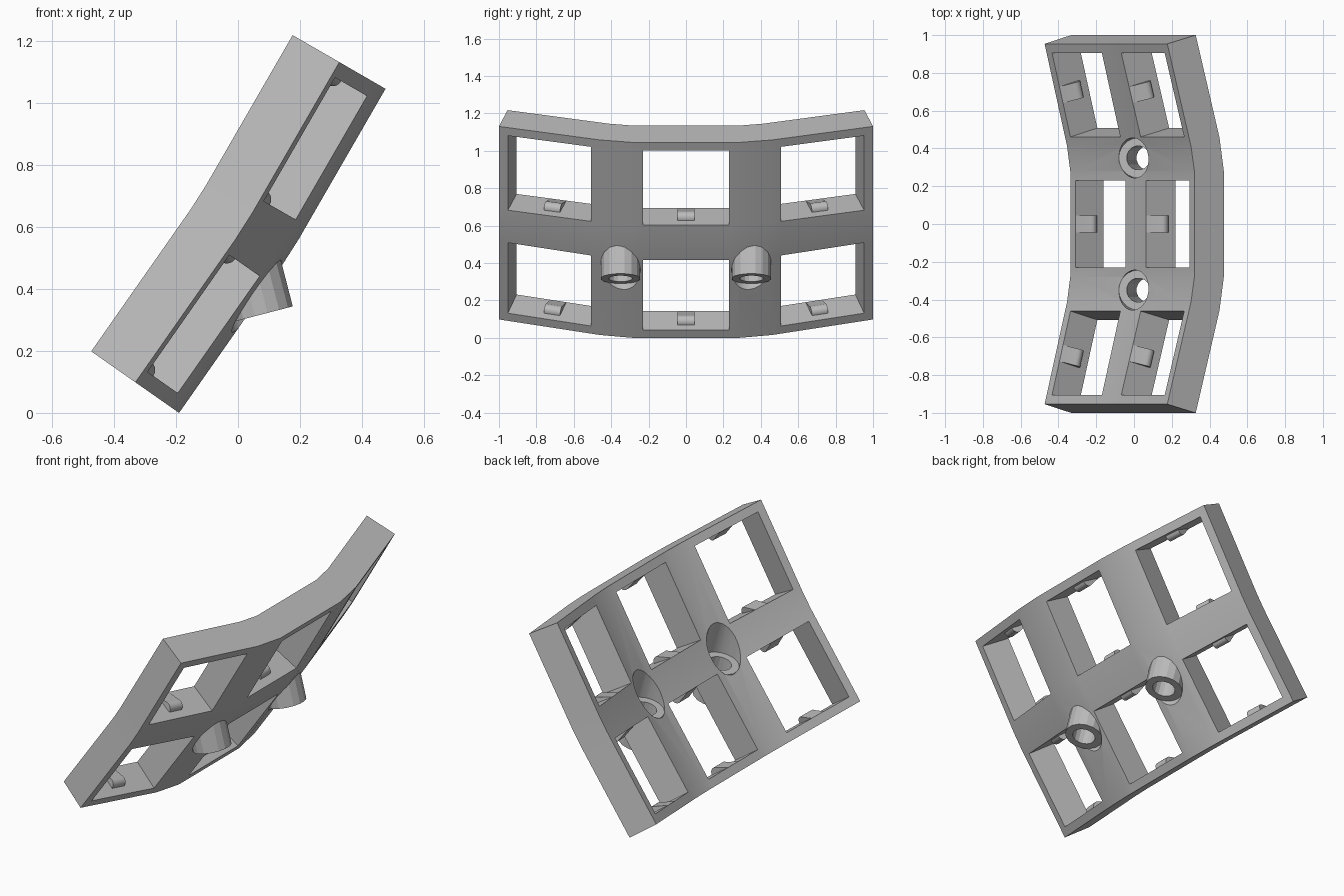
import bpy, bmesh
from math import sin, cos, pi, radians
from mathutils import Matrix, Vector

cube = bpy.data.objects.get("Cube")
if cube:
    bpy.data.objects.remove(cube)

grey = bpy.data.materials.new("mid grey")
grey.use_nodes = True
grey.diffuse_color = (0.5, 0.5, 0.5, 1)
grey.node_tree.nodes["Principled BSDF"].inputs["Base Color"].default_value = (0.5, 0.5, 0.5, 1)

HALF, HOLE, THICK = 0.28, 0.23, 0.18     # socket half size, opening half size, depth
GAP, TILT = 0.12, radians(15)


def finish(name, bm):
    bmesh.ops.recalc_face_normals(bm, faces=bm.faces)
    mesh = bpy.data.meshes.new(name)
    bm.to_mesh(mesh)
    bm.free()
    mesh.materials.append(grey)
    obj = bpy.data.objects.new(name, mesh)
    bpy.context.collection.objects.link(obj)
    return obj


def smooth(obj):
    bpy.ops.object.select_all(action='DESELECT')
    obj.select_set(True)
    bpy.context.view_layer.objects.active = obj
    bpy.ops.object.shade_smooth_by_angle(angle=radians(25))


def slope(deg):
    return Vector((cos(radians(deg)), 0, sin(radians(deg))))


# Socket frames: two rows at different pitch, three columns fanned upward
start = Vector((-0.19, 0, 0))
second = start + slope(55) * 2 * HALF + slope(57.5) * GAP
ROWS = [(start, 55), (second, 60)]


def place(col, row, u, v, w):
    origin, pitch = ROWS[row]
    along, normal = slope(pitch), slope(pitch + 90)
    a = col * TILT
    side = 0.73 * col + u * cos(a) - w * sin(a)
    rise = 0.0995 * abs(col) + u * sin(a) + w * cos(a)
    return origin + along * (v + HALF) + normal * rise + Vector((0, side, 0))


# Plate: a grid of stations with the openings left out
steps = (-HALF, -HOLE, HOLE, HALF)
us = [(c, u) for c in (-1, 0, 1) for u in steps]
vs = [(r, v) for r in (0, 1) for v in steps]


def solid(i, j):
    inside = 0 <= i < len(us) - 1 and 0 <= j < len(vs) - 1
    return inside and not (i % 4 == 1 and j % 4 == 1)


bm = bmesh.new()
cache = {}


def vert(i, j, k):
    if (i, j, k) not in cache:
        (c, u), (r, v) = us[i], vs[j]
        cache[i, j, k] = bm.verts.new(place(c, r, u, v, k * THICK))
    return cache[i, j, k]


for i in range(len(us) - 1):
    for j in range(len(vs) - 1):
        if not solid(i, j):
            continue
        ring = [(i, j), (i + 1, j), (i + 1, j + 1), (i, j + 1)]
        for k in (0, 1):
            bm.faces.new([vert(a, b, k) for a, b in ring])
        for n, (di, dj) in enumerate([(0, -1), (1, 0), (0, 1), (-1, 0)]):
            if not solid(i + di, j + dj):
                p, q = ring[n], ring[(n + 1) % 4]
                bm.faces.new([vert(*p, 0), vert(*q, 0), vert(*q, 1), vert(*p, 1)])
plate = finish("socket_plate", bm)

# Mounting tubes: axis leans in the x-z plane
AXIS = Vector((-0.25, 0, 0.968)).normalized()
RADIUS, BORE, LENGTH = 0.107, 0.064, 0.21


def tube_ring(bm, centre, radius, sides):
    across = Vector((AXIS.z, 0, -AXIS.x))
    angles = [2 * pi * (n + 0.5) / sides for n in range(sides)]
    return [bm.verts.new(centre + radius * (across * cos(t) + Vector((0, sin(t), 0)))) for t in angles]


def bridge(bm, a, b):
    for n in range(len(a)):
        m = (n + 1) % len(a)
        bm.faces.new([a[n], a[m], b[m], b[n]])


for name, y in (("right", -0.35), ("left", 0.35)):
    rim = Vector((0.075, y, 0.317))
    # Clearance cutter through the plate
    bm = bmesh.new()
    low = tube_ring(bm, rim - AXIS * 0.2, RADIUS - 0.001, 32)
    high = tube_ring(bm, rim + AXIS * 0.6, RADIUS - 0.001, 32)
    bridge(bm, low, high)
    bm.faces.new(low)
    bm.faces.new(high)
    cutter = finish("clearance_cutter", bm)
    cutter.hide_render = True
    mod = plate.modifiers.new("clearance", 'BOOLEAN')
    mod.operation, mod.object, mod.solver = 'DIFFERENCE', cutter, 'EXACT'
    bpy.context.view_layer.objects.active = plate
    bpy.ops.object.modifier_apply(modifier=mod.name)
    bpy.data.objects.remove(cutter)
    # Hollow tube
    bm = bmesh.new()
    top = rim + AXIS * LENGTH
    rings = [tube_ring(bm, c, r, 16) for c, r in
             ((rim, RADIUS), (top, RADIUS), (top, BORE), (rim, BORE))]
    for n in range(4):
        bridge(bm, rings[n], rings[(n + 1) % 4])
    smooth_free = finish(name + "_mounting_tube", bm)
smooth(plate)

# Clip nubs on the lower and upper wall of every opening
NUB_R, NUB_W, NUB_HALF = 0.033, 0.083, 0.045
arc = [(NUB_R * sin(t), NUB_W - NUB_R * cos(t)) for t in [pi * n / 10 for n in range(8)]]
profile = [(-0.01, NUB_W - NUB_R)] + arc + [(0, THICK - 0.002), (-0.01, THICK - 0.002)]
bm = bmesh.new()
for col in (-1, 0, 1):
    for row in (0, 1):
        for s in (-1, 1):
            ends = [[bm.verts.new(place(col, row, u, s * (HOLE - out), w)) for out, w in profile]
                    for u in (-NUB_HALF, NUB_HALF)]
            bridge(bm, *ends)
            for end in ends:
                bm.faces.new(end)
nubs = finish("clip_nubs", bm)
smooth(nubs)
